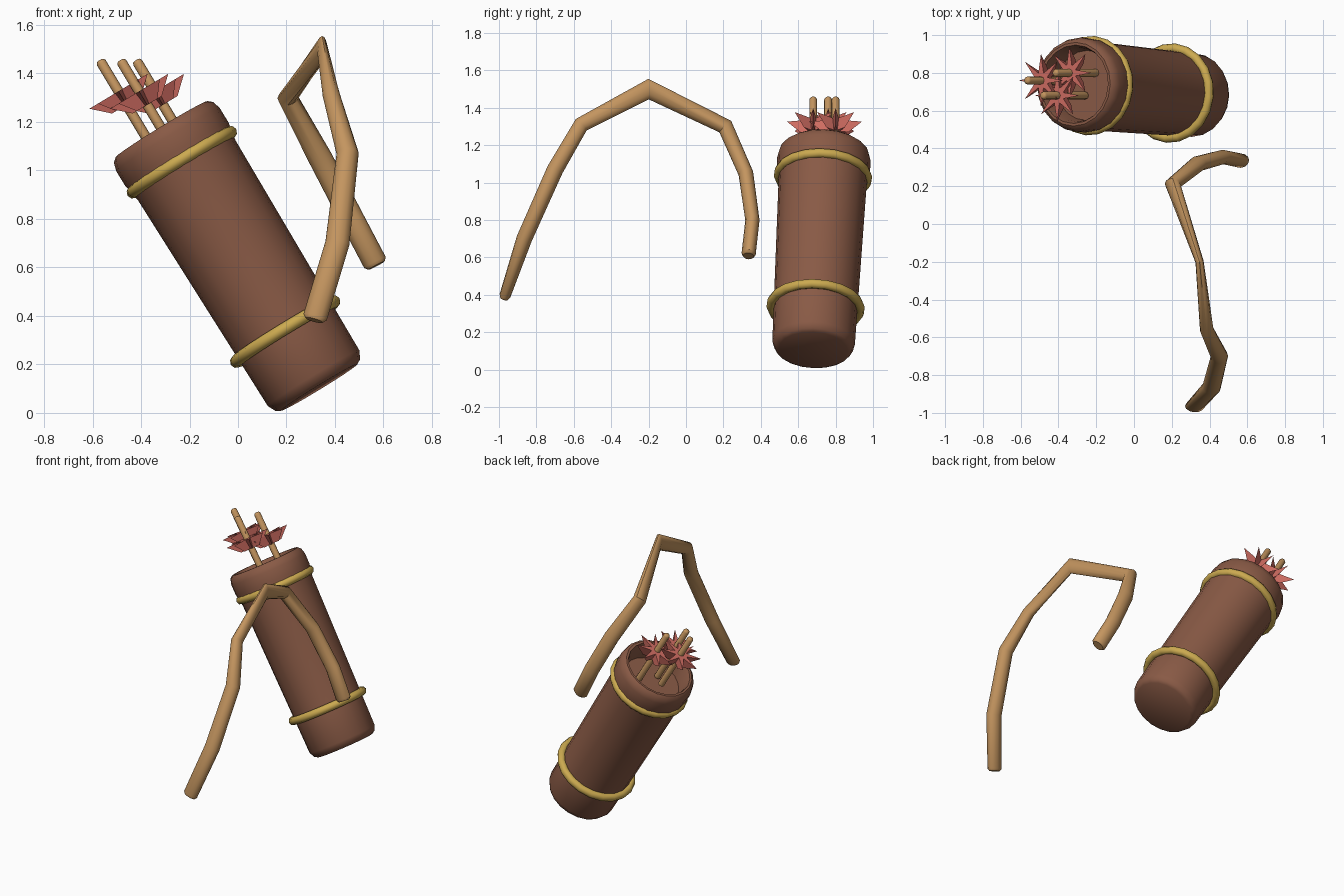
import bpy, math
from mathutils import Vector

if "Cube" in bpy.data.objects:
    bpy.data.objects.remove(bpy.data.objects["Cube"])


def material(name, rgb):
    m = bpy.data.materials.new(name)
    m.diffuse_color = (*rgb, 1)
    m.use_nodes = True
    m.node_tree.nodes["Principled BSDF"].inputs["Base Color"].default_value = m.diffuse_color
    return m


LEATHER = material("brown_leather", (0.25, 0.102, 0.06))
WOOD = material("tan_wood", (0.55, 0.30, 0.115))
GOLD = material("gold_band", (0.60, 0.40, 0.08))
RED = material("red_feather", (0.62, 0.15, 0.12))


def make(name, verts, faces, mat, smooth=None):
    me = bpy.data.meshes.new(name)
    me.from_pydata(verts, [], faces)
    me.materials.append(mat)
    ob = bpy.data.objects.new(name, me)
    bpy.context.collection.objects.link(ob)
    bpy.ops.object.select_all(action='DESELECT')
    ob.select_set(True)
    bpy.context.view_layer.objects.active = ob
    bpy.ops.object.mode_set(mode='EDIT')
    bpy.ops.mesh.select_all(action='SELECT')
    bpy.ops.mesh.normals_make_consistent(inside=False)
    bpy.ops.object.mode_set(mode='OBJECT')
    if smooth:
        bpy.ops.object.shade_smooth_by_angle(angle=math.radians(smooth))
    return ob


def loft(name, rings, mat, smooth=None):
    """Skin equal-sized rings of points and cap both ends."""
    n = len(rings[0])
    verts = [p for r in rings for p in r]
    faces = [(i * n + j, i * n + (j + 1) % n, (i + 1) * n + (j + 1) % n, (i + 1) * n + j)
             for i in range(len(rings) - 1) for j in range(n)]
    faces += [tuple(range(n))[::-1], tuple(range(len(verts) - n, len(verts)))]
    return make(name, verts, faces, mat, smooth)


def ring(c, a, b, ra, rb, n):
    return [c + a * ra * math.cos(2 * math.pi * k / n) + b * rb * math.sin(2 * math.pi * k / n)
            for k in range(n)]


# Tilted quiver axis and its cross directions
BASE, TOP = Vector((0.335, 0.68, 0.105)), Vector((-0.315, 0.74, 1.17))
LENGTH = (TOP - BASE).length
AXIS = (TOP - BASE).normalized()
U = (Vector((0, 1, 0)) - AXIS * AXIS.y).normalized()
V = AXIS.cross(U)

# Quiver body: (height along axis, radius), ending in a hollow mouth
L = LENGTH
profile = [(0, 0.185), (0.012, 0.205), (0.045, 0.221), (0.25, 0.224), (L - 0.2, 0.236),
           (L - 0.12, 0.250), (L - 0.05, 0.250), (L - 0.015, 0.240), (L, 0.222),
           (L, 0.208), (L - 0.03, 0.197), (L - 0.12, 0.185)]
loft("quiver_body", [ring(BASE + AXIS * h, U, V, r, r, 20) for h, r in profile], LEATHER, 40)

# Two bands around the quiver
for name, h in (("lower_band", 0.27), ("upper_band", L * 0.872)):
    bpy.ops.mesh.primitive_torus_add(major_radius=0.238, minor_radius=0.026,
                                     major_segments=20, minor_segments=8,
                                     location=BASE + AXIS * h,
                                     rotation=AXIS.to_track_quat('Z', 'Y').to_euler())
    band = bpy.context.object
    band.name = name
    band.data.materials.append(GOLD)
    bpy.ops.object.shade_smooth_by_angle(angle=math.radians(60))

# Arrows: shaft with rounded tail and a star of flared feathers
tails = [(-0.57, 0.76, 1.455), (-0.485, 0.68, 1.455), (-0.42, 0.80, 1.455)]
D = Vector((-0.514, 0.0, 0.857)).normalized()
AY = Vector((0, 1, 0))
AX = D.cross(AY)
for i, t in enumerate(tails):
    t = Vector(t)
    shaft = [(0.44, 0.021), (0.012, 0.021), (0.003, 0.016), (0, 0.008)]
    loft(f"arrow_shaft_{i + 1}", [ring(t - D * d, AX, AY, r, r, 8) for d, r in shaft], WOOD, 50)

    def star(depth, outer, inner):
        return [t - D * depth + (AX * math.cos(k * math.pi / 8) + AY * math.sin(k * math.pi / 8))
                * (inner if k % 2 else outer) for k in range(16)]
    loft(f"arrow_feathers_{i + 1}", [star(0.215, 0.07, 0.024), star(0.15, 0.14, 0.042)], RED)

# Bow: bent limb path with side and depth radii
path = [((0.318, -0.968, 0.395), 0.05, 0.03), ((0.41, -0.865, 0.70), 0.05, 0.042),
        ((0.452, -0.70, 1.07), 0.046, 0.044), ((0.385, -0.56, 1.31), 0.036, 0.042),
        ((0.347, -0.20, 1.50), 0.022, 0.055), ((0.205, 0.21, 1.30), 0.042, 0.044),
        ((0.34, 0.32, 1.05), 0.050, 0.040), ((0.47, 0.355, 0.80), 0.050, 0.038),
        ((0.565, 0.335, 0.62), 0.050, 0.038)]
pts = [Vector(p) for p, _, _ in path]
rings = []
for i, (_, ra, rb) in enumerate(path):
    before = (pts[i] - pts[max(i - 1, 0)]).normalized()
    after = (pts[min(i + 1, len(pts) - 1)] - pts[i]).normalized()
    t = (before + after).normalized()
    a = (Vector((1, 0, 0)) - t * t.x).normalized()
    b = t.cross(a)
    section = ring(pts[i], a, b, ra, rb, 12)
    cap = ring(pts[i] + t * (-0.014 if i == 0 else 0.014), a, b, ra * 0.75, rb * 0.75, 12)
    if i == 0:
        rings.append(cap)
    rings.append(section)
    if i == len(path) - 1:
        rings.append(cap)
loft("bow", rings, WOOD, 40)
